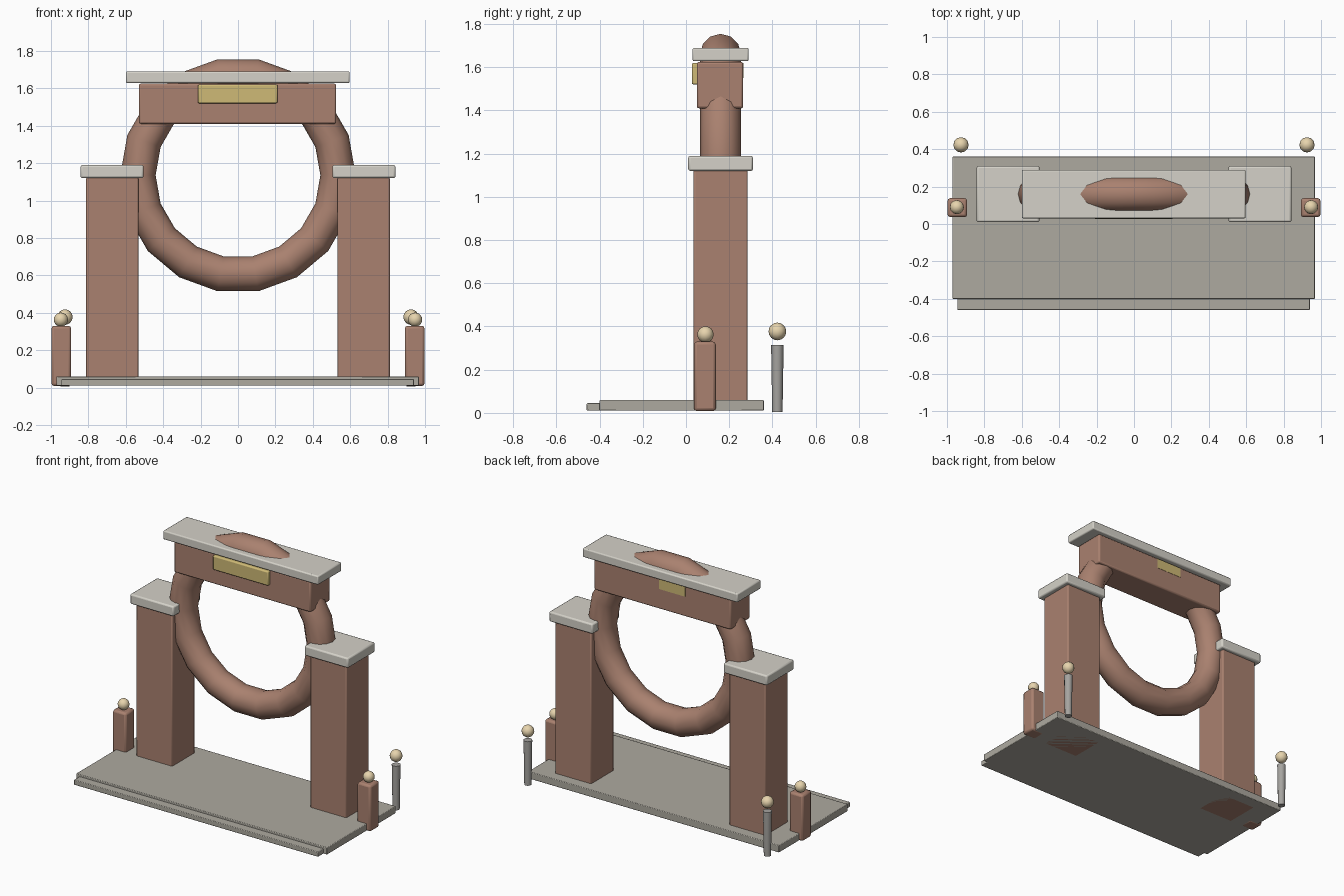
import bpy, math

if "Cube" in bpy.data.objects:
    bpy.data.objects.remove(bpy.data.objects["Cube"])


def material(name, rgb):
    m = bpy.data.materials.new(name)
    m.diffuse_color = (*rgb, 1)
    m.use_nodes = True
    m.node_tree.nodes["Principled BSDF"].inputs["Base Color"].default_value = m.diffuse_color
    return m


BRICK = material("red_brick", (0.40, 0.22, 0.16))
STONE = material("pale_stone", (0.66, 0.64, 0.58))
PAVING = material("paving", (0.42, 0.40, 0.35))
GOLD = material("gold", (0.62, 0.49, 0.18))
LAMP = material("lamp", (0.80, 0.66, 0.42))
IRON = material("grey_iron", (0.38, 0.37, 0.35))


def finish(name, mat, smooth=False):
    ob = bpy.context.object
    ob.name = name
    ob.data.materials.append(mat)
    if smooth:
        bpy.ops.object.shade_smooth_by_angle(angle=math.radians(40))
    return ob


def box(name, x, y, z, mat, bevel=0.008):
    """Box from (min, max) ranges with a small chamfer."""
    r = (x, y, z)
    bpy.ops.mesh.primitive_cube_add(size=1, location=[(a + b) / 2 for a, b in r])
    bpy.context.object.scale = [b - a for a, b in r]
    bpy.ops.object.transform_apply(location=False, rotation=False, scale=True)
    ob = finish(name, mat)
    if bevel:
        m = ob.modifiers.new("edge", "BEVEL")
        m.width, m.segments = bevel, 2
        bpy.ops.object.shade_smooth_by_angle(angle=math.radians(40))
    return ob


def ball(name, loc, r):
    bpy.ops.mesh.primitive_uv_sphere_add(segments=12, ring_count=8, radius=r, location=loc)
    finish(name, LAMP, True)


# Paved base and front step
box("base_slab", (-0.97, 0.967), (-0.40, 0.36), (0.01, 0.06), PAVING, 0.004)
box("front_step", (-0.945, 0.94), (-0.46, -0.38), (0.01, 0.045), PAVING, 0.004)

# Moon-gate ring, with flat facets at top and bottom
bpy.ops.mesh.primitive_torus_add(major_segments=18, minor_segments=12, major_radius=0.535,
                                 minor_radius=0.0945, location=(0, 0.16, 1.135),
                                 rotation=(math.pi / 2, 0, 0))
finish("gate_ring", BRICK, True)

# Lintel, its coping and the plaque (front, with a small one at the back)
box("lintel", (-0.53, 0.525), (0.05, 0.265), (1.41, 1.625), BRICK, 0.01)
box("lintel_coping", (-0.60, 0.597), (0.03, 0.29), (1.628, 1.69), STONE)
box("plaque", (-0.215, 0.212), (0.027, 0.08), (1.52, 1.62), GOLD)
box("back_plaque", (-0.18, 0.02), (0.25, 0.267), (1.55, 1.62), GOLD, 0)

for s, side in ((-1, "left"), (1, "right")):
    def span(a, b):
        return tuple(sorted((s * a, s * b)))

    # Pillars and caps
    box(side + "_pillar", span(0.533, 0.812), (0.035, 0.285), (0.01, 1.125), BRICK)
    box(side + "_pillar_cap", span(0.505, 0.842), (0.01, 0.31), (1.12, 1.19), STONE, 0.01)

    # Bollards with round finials
    box(side + "_bollard", span(0.892, 0.997), (0.037, 0.138), (0.008, 0.33), BRICK, 0.014)
    ball(side + "_bollard_finial", (s * 0.947, 0.09, 0.363), 0.038)

    # Rear lamp posts
    bpy.ops.mesh.primitive_cone_add(vertices=10, radius1=0.024, radius2=0.029, depth=0.31,
                                    location=(s * 0.925, 0.423, 0.16))
    finish(side + "_lamp_post", IRON, True)
    ball(side + "_lamp_globe", (s * 0.925, 0.423, 0.377), 0.041)
